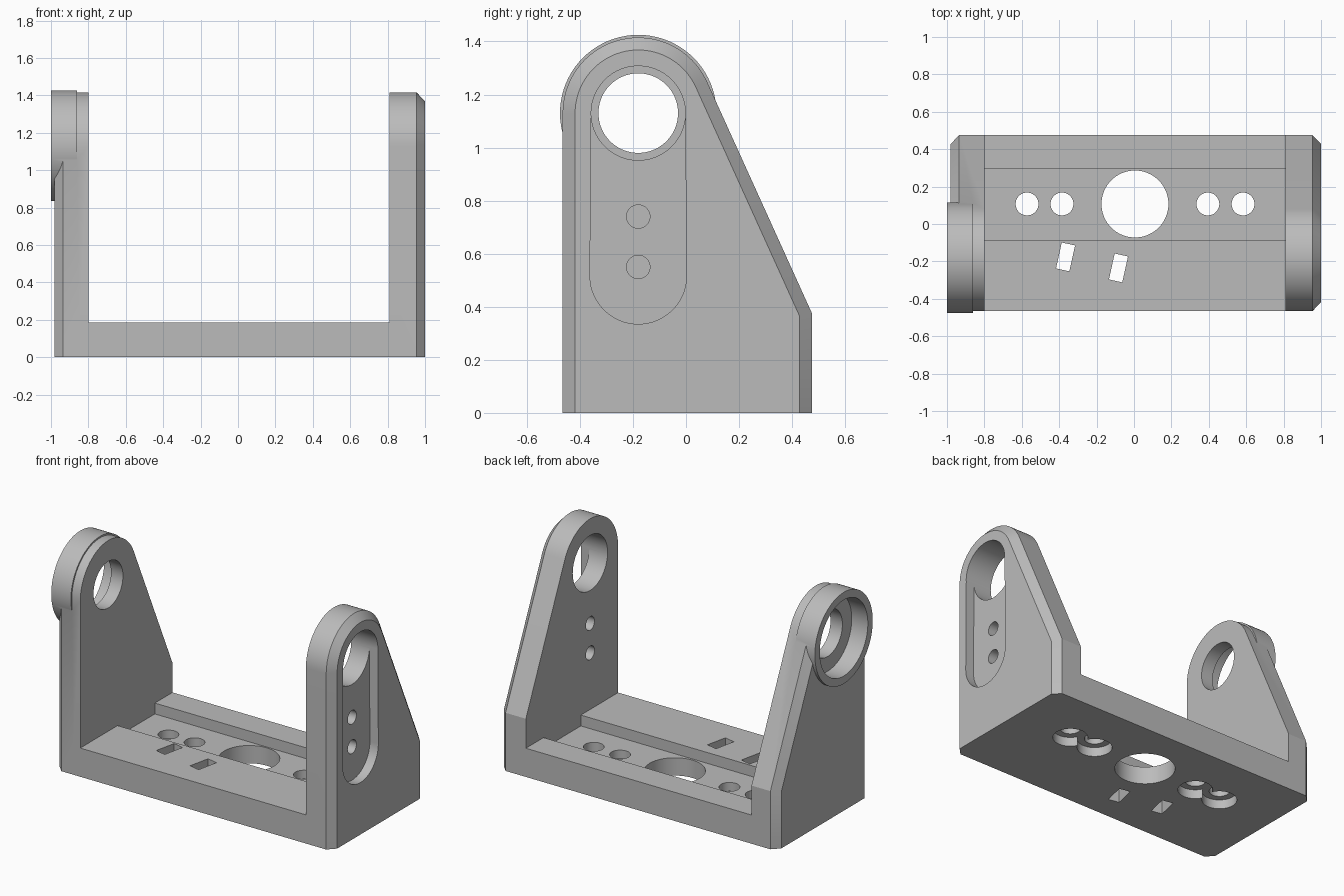
import bpy, bmesh, math
from mathutils import Matrix

old = bpy.data.objects.get("Cube")
if old:
    bpy.data.objects.remove(old, do_unlink=True)

grey = bpy.data.materials.new("plain_grey")
grey.use_nodes = True
COLOR = (0.5, 0.5, 0.5, 1)
grey.diffuse_color = COLOR
grey.node_tree.nodes["Principled BSDF"].inputs["Base Color"].default_value = COLOR

PIVOT_Y, PIVOT_Z = -0.18, 1.13
FRONT, BACK = -0.465, 0.475


def add_object(name, bm):
    bmesh.ops.recalc_face_normals(bm, faces=bm.faces)
    mesh = bpy.data.meshes.new(name)
    bm.to_mesh(mesh)
    bm.free()
    mesh.materials.append(grey)
    obj = bpy.data.objects.new(name, mesh)
    bpy.context.collection.objects.link(obj)
    return obj


def loft(name, sections):
    """Solid through matching (x, yz profile) sections."""
    bm = bmesh.new()
    rings = [[bm.verts.new((x, y, z)) for y, z in profile] for x, profile in sections]
    for a, b in zip(rings, rings[1:]):
        for i in range(len(a)):
            j = (i + 1) % len(a)
            bm.faces.new((a[i], a[j], b[j], b[i]))
    bm.faces.new(rings[0])
    bm.faces.new(rings[-1])
    return add_object(name, bm)


def arc(y, z, r, start, end, steps=40):
    angles = [math.radians(start + (end - start) * i / steps) for i in range(steps + 1)]
    return [(y + r * math.cos(a), z + r * math.sin(a)) for a in angles]


def disc_x(name, x0, x1, r, z=PIVOT_Z):
    profile = arc(PIVOT_Y, z, r, 0, 360, 80)[:-1]
    return loft(name, [(x0, profile), (x1, profile)])


def disc_z(name, x, y, r, z0, z1):
    bm = bmesh.new()
    bmesh.ops.create_cone(bm, cap_ends=True, segments=64, radius1=r, radius2=r,
                          depth=z1 - z0, matrix=Matrix.Translation((x, y, (z0 + z1) / 2)))
    return add_object(name, bm)


def combine(target, other, operation):
    mod = target.modifiers.new("combine", 'BOOLEAN')
    mod.operation, mod.solver, mod.object = operation, 'EXACT', other
    bpy.context.view_layer.objects.active = target
    bpy.ops.object.modifier_apply(modifier=mod.name)
    bpy.data.objects.remove(other, do_unlink=True)


def wall_profile(inset):
    return ([(BACK - inset, 0), (BACK - inset, 0.375 - 0.216 * inset)]
            + arc(PIVOT_Y, PIVOT_Z, 0.285 - inset, 24.4, 180)
            + [(FRONT + inset, 0)])


def wall(name, inner, bevel, outer):
    return loft(name, [(inner, wall_profile(0)), (bevel, wall_profile(0)),
                       (outer, wall_profile(0.047))])


# Base plate with a channel along its length
top, floor = 0.185, 0.115
bracket = loft("bracket", [(x, [
    (FRONT, 0), (BACK, 0), (BACK, top), (0.295, top), (0.295, floor),
    (-0.085, floor), (-0.085, top), (FRONT, top)]) for x in (-0.85, 0.87)])

# Upright side walls with bevelled outer edges, and the bearing boss
combine(bracket, wall("left_wall", 0.81, 0.955, 1.0), 'UNION')
combine(bracket, wall("right_wall", -0.8, -0.935, -0.98), 'UNION')
combine(bracket, disc_x("bearing_boss", -1.0, -0.86, 0.295), 'UNION')

# Bearing seat and shaft hole in the right wall
cutters = [disc_x("bearing_seat", -1.1, -0.885, 0.245),
           disc_x("shaft_hole", -1.1, -0.7, 0.15)]

# Slot pocket, pivot hole and screw holes in the left wall
slot = arc(PIVOT_Y, PIVOT_Z, 0.177, 0, 180) + arc(PIVOT_Y, 0.517, 0.182, 180, 360)
cutters += [loft("slot_pocket", [(0.94, slot), (1.1, slot)]),
            disc_x("pivot_hole", 0.7, 1.1, 0.1775)]
cutters += [disc_x("wall_screw_hole", 0.7, 1.1, 0.044, z) for z in (0.55, 0.74)]

# Base holes with counterbores underneath
cutters.append(disc_z("centre_hole", 0.005, 0.107, 0.179, -0.1, 0.3))
for x in (-0.572, -0.385, 0.395, 0.583):
    cutters.append(disc_z("base_screw_hole", x, 0.107, 0.061, -0.1, 0.3))
    cutters.append(disc_z("counterbore", x, 0.107, 0.104, -0.1, 0.06))

# Slanted cable tie slots
for x, y in ((-0.366, -0.176), (-0.083, -0.235)):
    bm = bmesh.new()
    bmesh.ops.create_cube(bm, size=1, matrix=Matrix.Translation((x, y, 0.1))
                          @ Matrix.Rotation(math.radians(-12.5), 4, 'Z')
                          @ Matrix.Diagonal((0.073, 0.142, 0.5, 1)))
    cutters.append(add_object("tie_slot", bm))

for cutter in cutters:
    combine(bracket, cutter, 'DIFFERENCE')

bpy.ops.object.select_all(action='DESELECT')
bracket.select_set(True)
bpy.context.view_layer.objects.active = bracket
bpy.ops.object.shade_smooth_by_angle(angle=math.radians(20))
